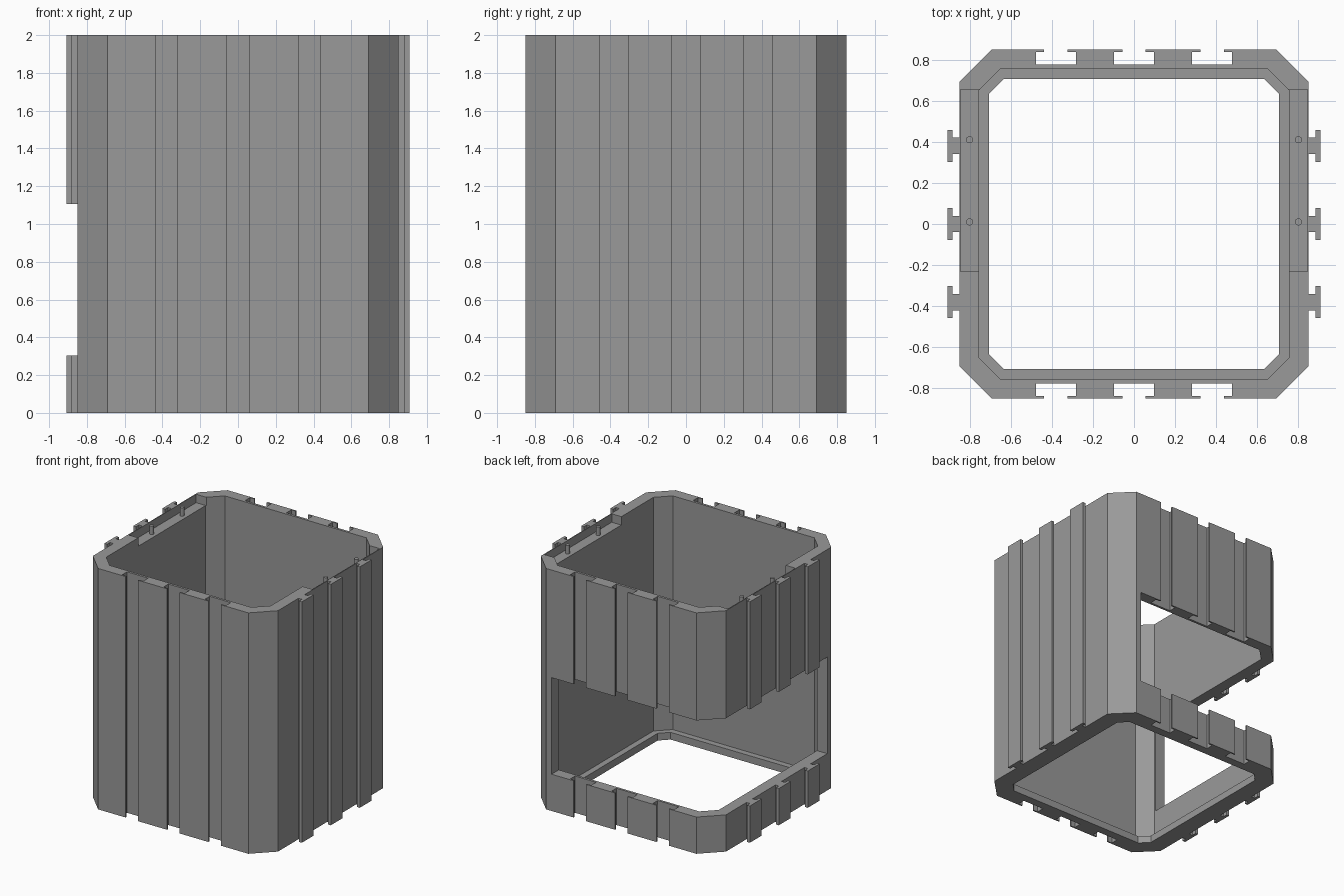
import bpy
import bmesh

if "Cube" in bpy.data.objects:
    bpy.data.objects.remove(bpy.data.objects["Cube"])

grey = bpy.data.materials.new("grey plastic")
grey.diffuse_color = (0.32, 0.32, 0.32, 1)
grey.use_nodes = True
grey.node_tree.nodes["Principled BSDF"].inputs["Base Color"].default_value = grey.diffuse_color


def prism(name, pts, z0, z1):
    """Extrude a closed outline straight up from z0 to z1."""
    bm = bmesh.new()
    face = bm.faces.new([bm.verts.new((x, y, z0)) for x, y in pts])
    top = bmesh.ops.extrude_face_region(bm, geom=[face])["geom"]
    verts = [v for v in top if isinstance(v, bmesh.types.BMVert)]
    bmesh.ops.translate(bm, verts=verts, vec=(0, 0, z1 - z0))
    bmesh.ops.recalc_face_normals(bm, faces=bm.faces)
    mesh = bpy.data.meshes.new(name)
    bm.to_mesh(mesh)
    bm.free()
    mesh.materials.append(grey)
    obj = bpy.data.objects.new(name, mesh)
    bpy.context.collection.objects.link(obj)
    return obj


def box(name, x0, x1, y0, y1, z0, z1):
    return prism(name, [(x0, y0), (x1, y0), (x1, y1), (x0, y1)], z0, z1)


def octagon(half, flat):
    half_ring = [(-flat, -half), (flat, -half), (half, -flat), (half, flat)]
    return half_ring + [(-x, -y) for x, y in half_ring]


def cut(target, cutter):
    """Subtract a cutter, bake the result and discard the cutter."""
    mod = target.modifiers.new("cut", "BOOLEAN")
    mod.operation = "DIFFERENCE"
    mod.solver = "EXACT"
    mod.object = cutter
    bpy.context.view_layer.objects.active = target
    bpy.ops.object.modifier_apply(modifier=mod.name)
    bpy.data.objects.remove(cutter)


# Outline: slotted front, railed right side, then the same turned half round
W, F = 0.85, 0.69
centres = (-0.38, 0, 0.38)
slot = [(-.057, -W), (-.057, -.838), (-.097, -.838), (-.097, -.775),
        (.097, -.775), (.097, -.838), (.057, -.838), (.057, -W)]
rail = [(W, -.04), (.882, -.04), (.882, -.078), (.907, -.078),
        (.907, .078), (.882, .078), (.882, .04), (W, .04)]
outline = [(-F, -W)]
for c in centres:
    outline += [(c + x, y) for x, y in slot]
outline += [(F, -W), (W, -F)]
for c in centres:
    outline += [(x, c + y) for x, y in rail]
outline += [(W, F)]
outline += [(-x, -y) for x, y in outline]
body = prism("bin_body", outline, 0, 2)

# Hollow inside, leaving a narrow lip at the open bottom
cut(body, prism("inner_cutter", octagon(0.755, 0.65), 0.06, 2.2))
cut(body, prism("floor_cutter", octagon(0.705, 0.635), -0.2, 0.3))

# Large opening round the back left corner
cut(body, box("opening_cutter", -1.5, 0.64, -0.64, 1.5, 0.305, 1.107))

# Recessed stacking ledges in both side rims, each with two pegs
for side, label in ((1, "right"), (-1, "left")):
    x0, x1 = sorted((side * 0.70, side * 0.843))
    cut(body, box("ledge_cutter", x0, x1, -0.23, 0.655, 1.93, 2.2))
    for i, y in enumerate((0.01, 0.41)):
        bpy.ops.mesh.primitive_cylinder_add(
            vertices=20, radius=0.017, depth=0.08, location=(side * 0.8, y, 1.96))
        peg = bpy.context.object
        peg.name = f"{label}_peg_{i + 1}"
        peg.data.materials.append(grey)
        bpy.ops.object.shade_smooth_by_angle()
